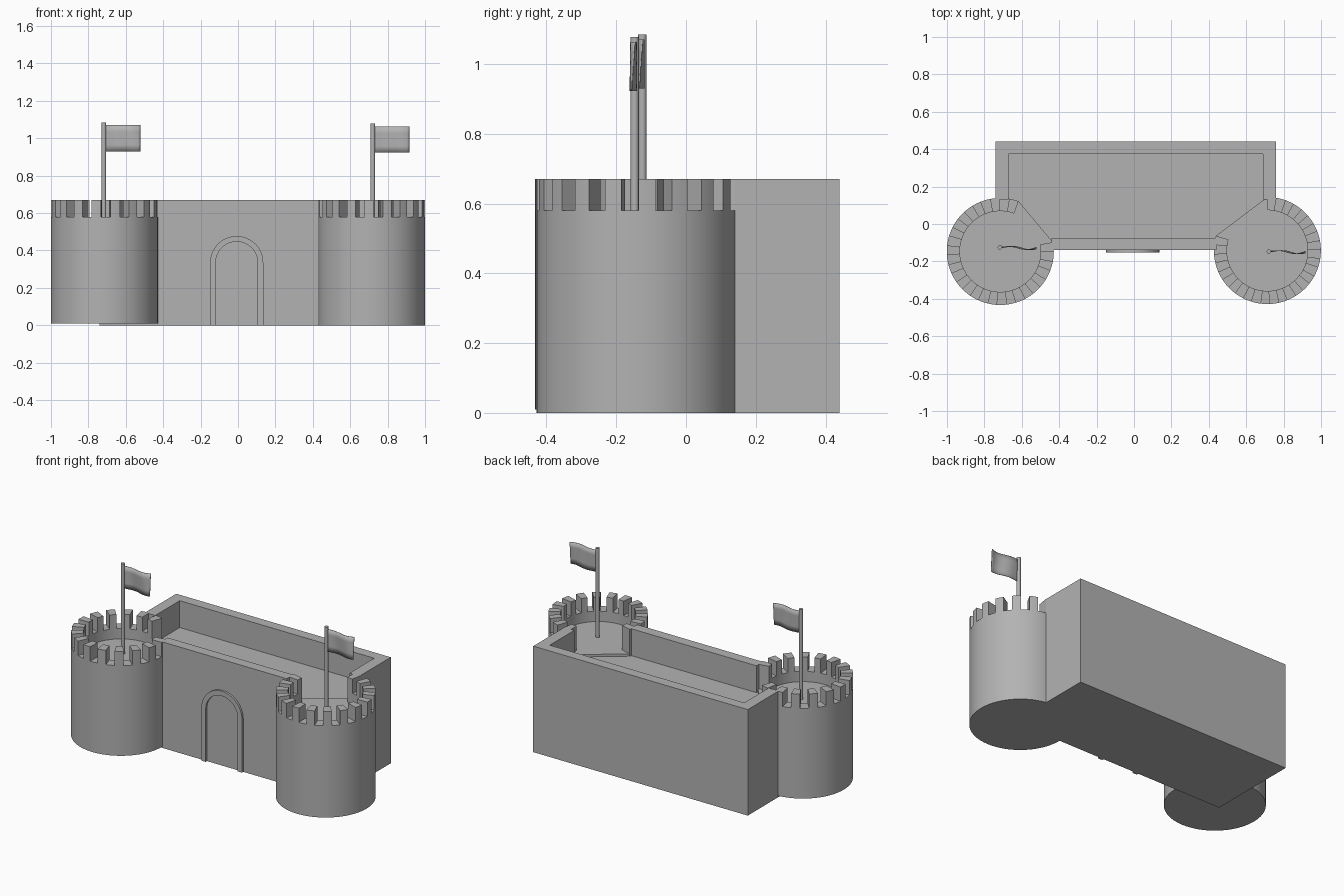
import bpy, bmesh
from math import cos, sin, pi, radians

if "Cube" in bpy.data.objects:
    bpy.data.objects.remove(bpy.data.objects["Cube"], do_unlink=True)

stone = bpy.data.materials.new("stone_grey")
stone.use_nodes = True
GREY = (0.45, 0.45, 0.45, 1)
stone.diffuse_color = GREY
stone.node_tree.nodes["Principled BSDF"].inputs["Base Color"].default_value = GREY

TOP, SILL, DECK, FLOOR = 0.67, 0.58, 0.515, 0.50


def finish(name, bm, smooth=False):
    bmesh.ops.recalc_face_normals(bm, faces=bm.faces)
    mesh = bpy.data.meshes.new(name)
    bm.to_mesh(mesh)
    bm.free()
    mesh.materials.append(stone)
    ob = bpy.data.objects.new(name, mesh)
    bpy.context.scene.collection.objects.link(ob)
    if smooth:
        bpy.ops.object.select_all(action="DESELECT")
        ob.select_set(True)
        bpy.context.view_layer.objects.active = ob
        bpy.ops.object.shade_smooth_by_angle(angle=radians(30))
    return ob


def extrude(bm, outline, vec):
    """Add a solid made by extruding a closed 3D outline along vec."""
    face = bm.faces.new([bm.verts.new(p) for p in outline])
    new = bmesh.ops.extrude_face_region(bm, geom=[face])["geom"]
    bmesh.ops.translate(bm, vec=vec, verts=[v for v in new if isinstance(v, bmesh.types.BMVert)])


def prism(bm, pts, z0, z1):
    extrude(bm, [(x, y, z0) for x, y in pts], (0, 0, z1 - z0))


def arc(cx, cy, r, a0, a1, n):
    angles = [radians(a0 + (a1 - a0) * i / n) for i in range(n + 1)]
    return [(cx + r * cos(a), cy + r * sin(a)) for a in angles]


def box(bm, x0, x1, y0, y1, z0, z1):
    prism(bm, [(x0, y0), (x1, y0), (x1, y1), (x0, y1)], z0, z1)


# Keep: solid body with a parapet on the front, back and sides
bm = bmesh.new()
box(bm, -0.74, 0.76, -0.14, 0.44, 0, FLOOR)
finish("keep_body", bm)

bm = bmesh.new()
prism(bm, [(-0.74, 0.13), (-0.67, 0.13), (-0.67, 0.375), (0.69, 0.375), (0.69, 0.13),
           (0.76, 0.13), (0.76, 0.44), (-0.74, 0.44)], FLOOR, TOP)
finish("keep_rear_parapet", bm)

bm = bmesh.new()
box(bm, -0.44, 0.44, -0.14, -0.075, FLOOR, TOP)
finish("keep_front_parapet", bm)


# Towers: drum, low parapet and merlons, open where they join the keep
def tower(side, cx, cy, r, base, a0, a1, parts=29):
    bm = bmesh.new()
    prism(bm, arc(cx, cy, r, a0, a1, 87), base, DECK)
    finish(side + "_tower_drum", bm, True)

    bm = bmesh.new()
    inner = r - 0.07
    prism(bm, arc(cx, cy, r, a0, a1, 87) + arc(cx, cy, inner, a1, a0, 87), DECK, SILL)
    finish(side + "_tower_parapet", bm, True)

    bm = bmesh.new()
    step = (a1 - a0) / parts
    for i in range(0, parts, 2):
        s, e = a0 + i * step, a0 + (i + 1) * step
        prism(bm, arc(cx, cy, r, s, e, 3) + arc(cx, cy, inner, e, s, 3), SILL, TOP)
    finish(side + "_tower_merlons", bm, True)


tower("right", -0.715, -0.147, 0.286, 0.01, 70, 370)
tower("left", 0.713, -0.142, 0.286, 0, 164, 450)


# Flags: thin pole and waving cloth
def flag(side, x, y, top):
    bm = bmesh.new()
    prism(bm, arc(x, y, 0.012, 0, 337.5, 15), DECK - 0.01, top)
    finish(side + "_flag_pole", bm, True)

    bm = bmesh.new()
    cols, rows = 16, 4
    grid = []
    for i in range(cols + 1):
        u = i / cols
        line = []
        for j in range(rows + 1):
            v = j / rows
            wave = 0.011 * sin(2 * pi * u + 0.9 * (v - 0.5)) * (0.4 + 0.6 * u)
            line.append(bm.verts.new((x + 0.008 + 0.187 * u, y + wave - 0.004 * u,
                                      top - 0.155 + 0.14 * v)))
        grid.append(line)
    for i in range(cols):
        for j in range(rows):
            bm.faces.new((grid[i][j], grid[i + 1][j], grid[i + 1][j + 1], grid[i][j + 1]))
    ob = finish(side + "_flag_cloth", bm, True)
    thick = ob.modifiers.new("thickness", "SOLIDIFY")
    thick.thickness = 0.003
    thick.offset = 0


flag("right", -0.717, -0.125, 1.085)
flag("left", 0.721, -0.147, 1.078)

# Gate: raised arched frame on the front wall
bm = bmesh.new()
GX, SPRING, OUT, IN = -0.007, 0.335, 0.142, 0.112
outline = ([(GX + OUT, 0)] + arc(GX, SPRING, OUT, 0, 180, 24) + [(GX - OUT, 0), (GX - IN, 0)]
           + arc(GX, SPRING, IN, 180, 0, 24) + [(GX + IN, 0)])
extrude(bm, [(x, -0.153, z) for x, z in outline], (0, 0.02, 0))
finish("gate_arch", bm, True)
